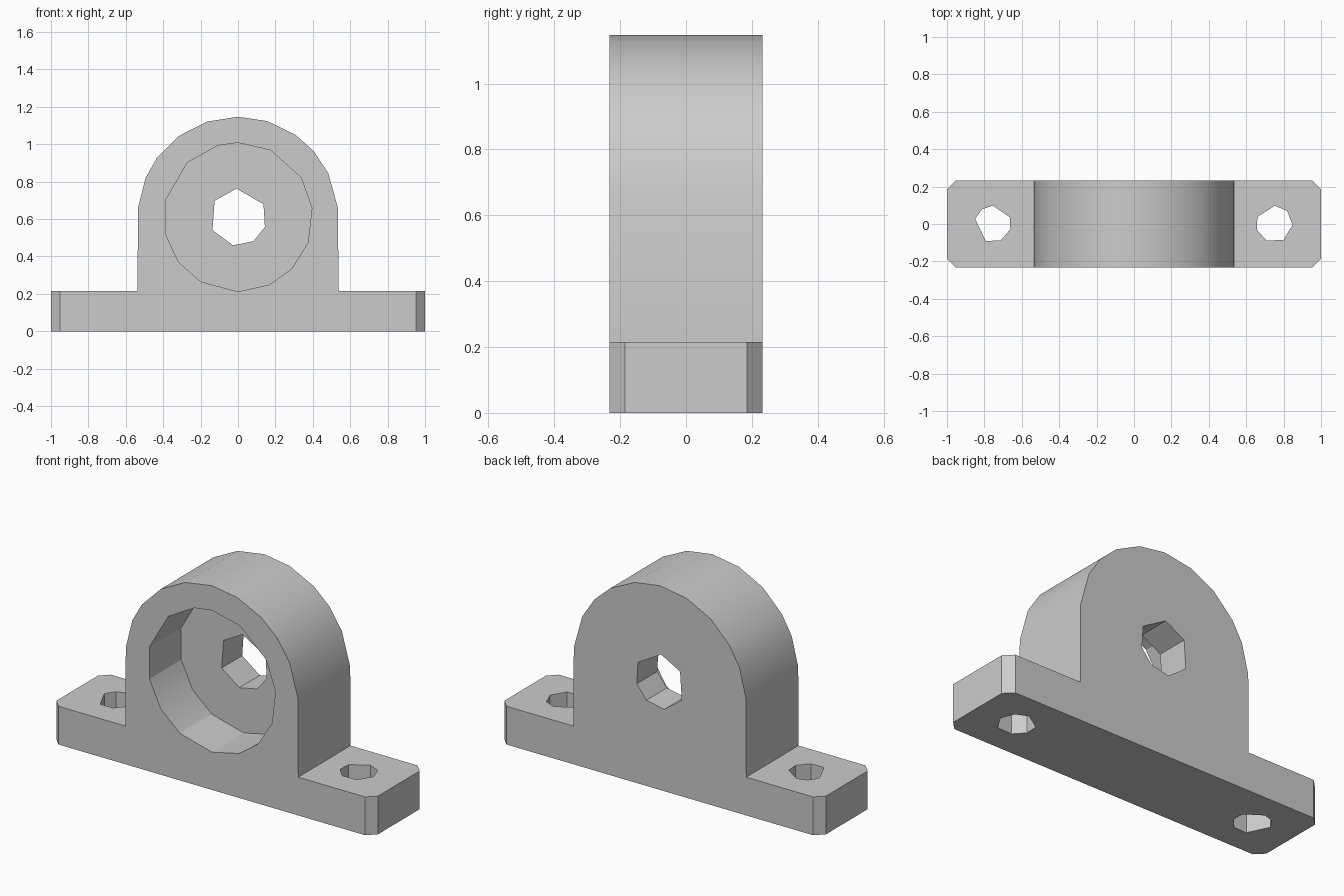
import bpy, bmesh
from math import sin, cos, radians
from mathutils import Vector

cube = bpy.data.objects.get("Cube")
if cube:
    bpy.data.objects.remove(cube, do_unlink=True)

grey = bpy.data.materials.new("plain grey")
grey.use_nodes = True
colour = (0.6, 0.6, 0.6, 1)
grey.diffuse_color = colour
grey.node_tree.nodes["Principled BSDF"].inputs["Base Color"].default_value = colour

HALF, DEPTH, BASE_TOP = 1.0, 0.232, 0.215
AXIS, ARCH = 0.61, 0.537


def ring(radius, angles, cx=0.0, cy=0.0):
    return [(cx + radius * cos(radians(a)), cy + radius * sin(radians(a))) for a in angles]


def prism(name, outline, place, sweep, chamfer=0.0):
    """Extrude an outline; optionally cut off the four outer upright corners."""
    bm = bmesh.new()
    face = bm.faces.new([bm.verts.new(place(u, v)) for u, v in outline])
    out = bmesh.ops.extrude_face_region(bm, geom=[face])
    moved = [g for g in out["geom"] if isinstance(g, bmesh.types.BMVert)]
    bmesh.ops.translate(bm, verts=moved, vec=Vector(sweep))
    if chamfer:
        corners = [e for e in bm.edges
                   if all(abs(abs(v.co.x) - HALF) < 1e-4 for v in e.verts)
                   and abs(e.verts[0].co.z - e.verts[1].co.z) > 0.1]
        bmesh.ops.bevel(bm, geom=corners, offset=chamfer, segments=1, affect='EDGES')
    bmesh.ops.recalc_face_normals(bm, faces=bm.faces)
    mesh = bpy.data.meshes.new(name)
    bm.to_mesh(mesh)
    bm.free()
    mesh.materials.append(grey)
    obj = bpy.data.objects.new(name, mesh)
    bpy.context.collection.objects.link(obj)
    return obj


# Bearing block: flanged foot and round-topped housing
arch = ring(ARCH, (5, 26, 41, 55, 73, 90, 108, 126, 144, 157, 175), 0, AXIS)
outline = ([(-HALF, 0), (HALF, 0), (HALF, BASE_TOP), (ARCH, BASE_TOP)] + arch
           + [(-ARCH, BASE_TOP), (-HALF, BASE_TOP)])
block = prism("bearing_block", outline, lambda u, v: (u, -DEPTH, v), (0, 2 * DEPTH, 0), 0.047)

# Bearing pocket, shaft hole and the two bolt holes
pocket = ring(0.398, (90, 64, 32, 7, -20, -44, -65, -90, -120, -143, -167, 167, 133, 106), 0, AXIS)
shaft = ring(0.153, (93, 27, -20, -57, -100, -153, 145), 0, AXIS)
left_bolt = ring(0.098, (88, 45, -3, -60, -115, -162, 157), 0.75)
right_bolt = ring(0.098, (90, 22, -17, -65, -113, 164, 126), -0.755)
cutters = [
    prism("pocket_cutter", pocket, lambda u, v: (u, -0.4, v), (0, 0.45, 0)),
    prism("shaft_cutter", shaft, lambda u, v: (u, -0.3, v), (0, 0.7, 0)),
    prism("left_bolt_cutter", left_bolt, lambda u, v: (u, v, -0.1), (0, 0, 0.5)),
    prism("right_bolt_cutter", right_bolt, lambda u, v: (u, v, -0.1), (0, 0, 0.5)),
]
bpy.ops.object.select_all(action='DESELECT')
block.select_set(True)
bpy.context.view_layer.objects.active = block
for cutter in cutters:
    mod = block.modifiers.new(cutter.name, 'BOOLEAN')
    mod.operation, mod.solver, mod.object = 'DIFFERENCE', 'EXACT', cutter
    bpy.ops.object.modifier_apply(modifier=mod.name)
    bpy.data.objects.remove(cutter, do_unlink=True)

# Rounded surfaces smooth, machined corners sharp
bpy.ops.object.shade_smooth_by_angle(angle=radians(24))
